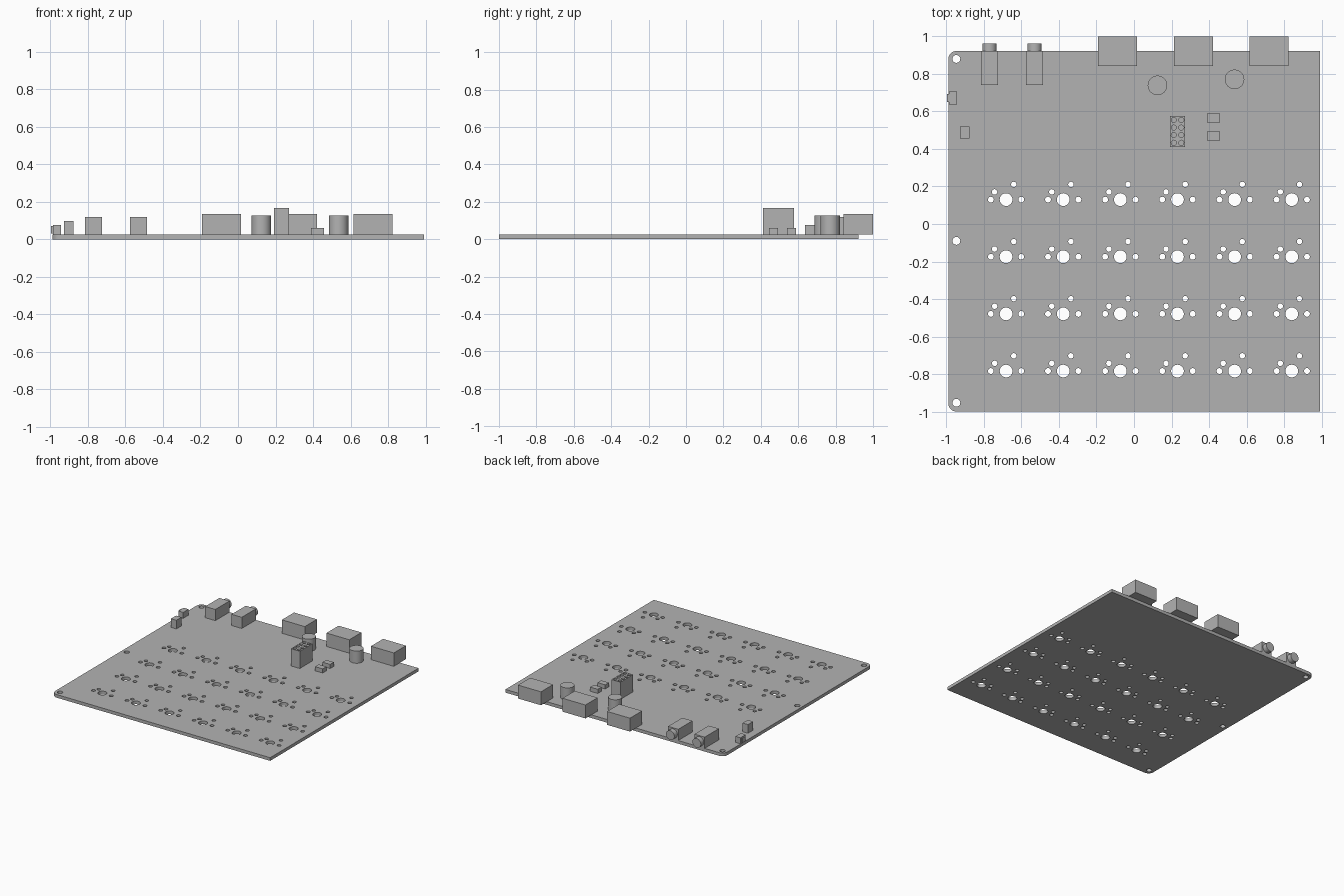
import bpy
import bmesh
from math import cos, sin, pi
from mathutils import Matrix

if "Cube" in bpy.data.objects:
    bpy.data.objects.remove(bpy.data.objects["Cube"])

TOP = 0.026  # upper face of the board

grey = bpy.data.materials.new("plain grey")
grey.use_nodes = True
grey.diffuse_color = (0.45, 0.45, 0.45, 1)
grey.node_tree.nodes["Principled BSDF"].inputs["Base Color"].default_value = grey.diffuse_color


def add_object(name, bm):
    mesh = bpy.data.meshes.new(name)
    bm.to_mesh(mesh)
    bm.free()
    mesh.materials.append(grey)
    obj = bpy.data.objects.new(name, mesh)
    bpy.context.collection.objects.link(obj)
    bpy.ops.object.select_all(action='DESELECT')
    obj.select_set(True)
    bpy.context.view_layer.objects.active = obj
    bpy.ops.object.shade_smooth_by_angle()
    return obj


def box(name, x0, x1, y0, y1, z1, z0=TOP):
    bm = bmesh.new()
    place = Matrix.Translation(((x0 + x1) / 2, (y0 + y1) / 2, (z0 + z1) / 2))
    size = Matrix.Diagonal((x1 - x0, y1 - y0, z1 - z0, 1))
    bmesh.ops.create_cube(bm, size=1, matrix=place @ size)
    return add_object(name, bm)


def cylinder(name, centre, radius, depth, turn=0):
    bm = bmesh.new()
    matrix = Matrix.Translation(centre) @ Matrix.Rotation(turn, 4, 'X')
    bmesh.ops.create_cone(bm, cap_ends=True, segments=32, radius1=radius,
                          radius2=radius, depth=depth, matrix=matrix)
    return add_object(name, bm)


def arc(x, y, r, start, end, steps):
    angles = [start + (end - start) * i / steps for i in range(steps + 1)]
    return [(x + r * cos(a), y + r * sin(a)) for a in angles]


def drilled_plate(name, outline, holes, z0, z1):
    """Extrude a filled outline pierced by round holes (x, y, radius)."""
    curve = bpy.data.curves.new(name, 'CURVE')
    curve.dimensions = '2D'
    curve.fill_mode = 'BOTH'
    curve.extrude = (z1 - z0) / 2
    loops = [outline] + [arc(x, y, r, 0, 2 * pi, 24)[:-1] for x, y, r in holes]
    for loop in loops:
        spline = curve.splines.new('POLY')
        spline.points.add(len(loop) - 1)
        for point, (x, y) in zip(spline.points, loop):
            point.co = (x, y, 0, 1)
        spline.use_cyclic_u = True
    helper = bpy.data.objects.new(name + " outline", curve)
    bpy.context.collection.objects.link(helper)
    graph = bpy.context.evaluated_depsgraph_get()
    mesh = bpy.data.meshes.new_from_object(helper.evaluated_get(graph))
    bpy.data.objects.remove(helper)
    bm = bmesh.new()
    bm.from_mesh(mesh)
    bpy.data.meshes.remove(mesh)
    bmesh.ops.remove_doubles(bm, verts=bm.verts, dist=1e-5)
    bmesh.ops.recalc_face_normals(bm, faces=bm.faces)
    bmesh.ops.translate(bm, verts=bm.verts, vec=(0, 0, (z0 + z1) / 2))
    return add_object(name, bm)


# Circuit board: rounded left corners, mounting holes and a grid of key holes
left, right, front, back, corner = -0.99, 0.992, -1.0, 0.923, 0.045
outline = [(right, front), (right, back)]
outline += arc(left + corner, back - corner, corner, pi / 2, pi, 8)
outline += arc(left + corner, front + corner, corner, pi, 1.5 * pi, 8)
holes = [(-0.947, y, 0.021) for y in (0.88, -0.09, -0.953)]
key_holes = [(0, 0, 0.034), (-0.081, 0, 0.0155), (0.081, 0, 0.0155),
             (-0.061, 0.041, 0.0145), (0.041, 0.081, 0.0145)]
for column in range(6):
    for row in range(4):
        kx, ky = -0.682 + 0.3046 * column, 0.13 - 0.3046 * row
        holes += [(kx + dx, ky + dy, r) for dx, dy, r in key_holes]
drilled_plate("circuit_board", outline, holes, 0, TOP)

# Rear socket blocks
for i, x in enumerate((-0.088, 0.316, 0.72)):
    box(f"rear_socket_{i + 1}", x - 0.104, x + 0.104, 0.843, 1.0, 0.136)

# Audio jacks with round barrels
for i, x in enumerate((-0.77, -0.53)):
    box(f"jack_body_{i + 1}", x - 0.046, x + 0.046, 0.74, 0.923, 0.118)
    cylinder(f"jack_barrel_{i + 1}", (x, 0.937, 0.072), 0.038, 0.05, pi / 2)

# Capacitors
for i, (x, y) in enumerate(((0.125, 0.739), (0.536, 0.771))):
    cylinder(f"capacitor_{i + 1}", (x, y, (TOP + 0.126) / 2), 0.052, 0.126 - TOP)

# Pin header with two rows of blind holes
x0, x1, y0, y1 = 0.191, 0.273, 0.411, 0.577
pins = [(x, 0.433 + 0.0405 * i, 0.0135) for x in (0.212, 0.252) for i in range(4)]
drilled_plate("header_top", [(x0, y0), (x1, y0), (x1, y1), (x0, y1)], pins, 0.06, 0.167)
box("header_base", x0, x1, y0, y1, 0.06)

# Small chips beside the header
for i, y in enumerate((0.468, 0.564)):
    box(f"small_chip_{i + 1}", 0.389, 0.458, y - 0.024, y + 0.024, 0.06)

# Side button and its neighbour
box("side_button_body", -0.987, -0.943, 0.636, 0.705, 0.075)
box("side_button_plunger", -0.997, -0.98, 0.65, 0.692, 0.07, 0.032)
box("left_component", -0.927, -0.878, 0.455, 0.521, 0.097)
